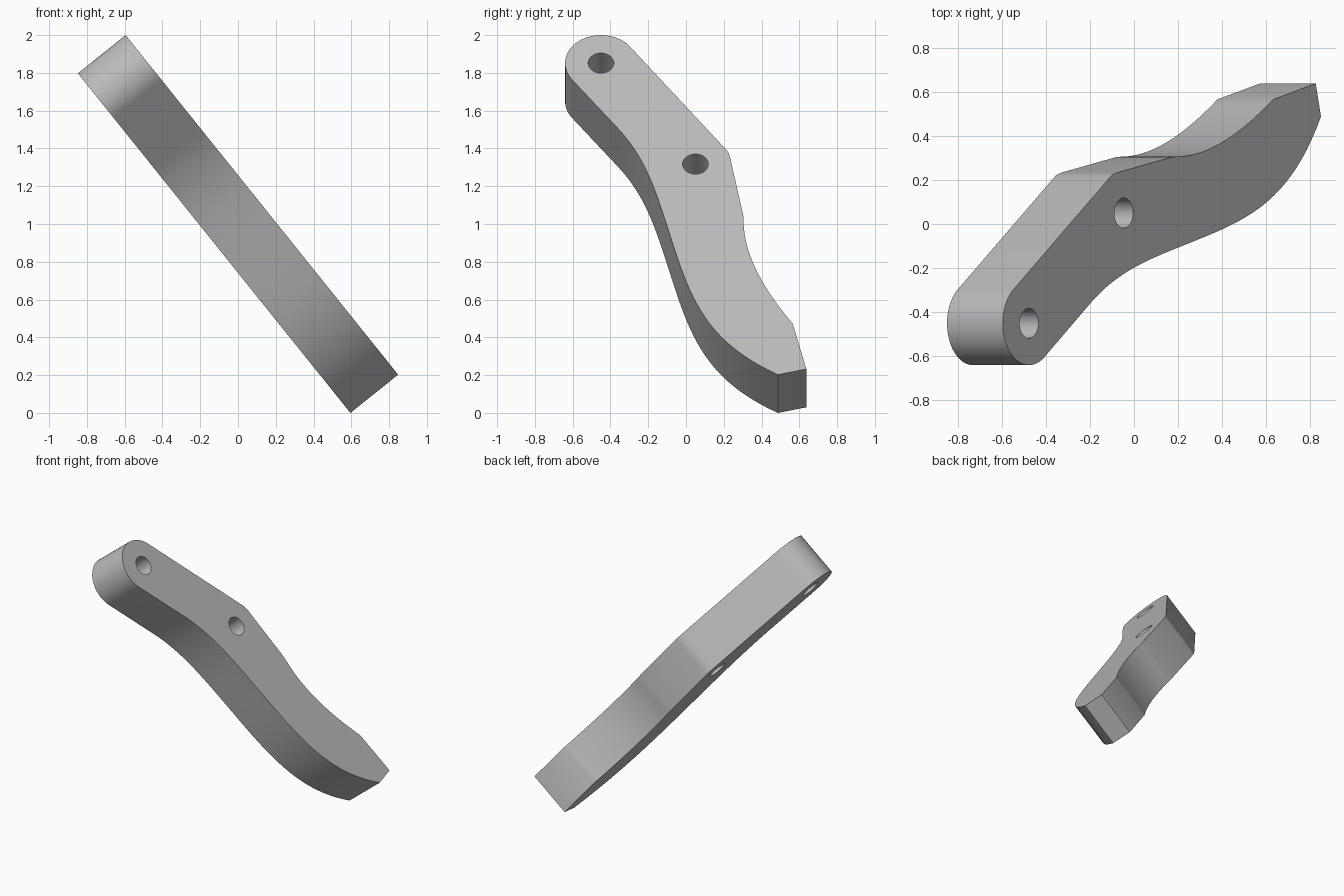
import bpy
import math
from mathutils import Matrix, Vector
from mathutils.geometry import interpolate_bezier

cube = bpy.data.objects.get("Cube")
if cube:
    bpy.data.objects.remove(cube)


def arc(centre, radius, start, end, steps):
    """Points along a circular arc, angles in degrees."""
    pts = []
    for i in range(steps + 1):
        a = math.radians(start + (end - start) * i / steps)
        pts.append(Vector((centre[0] + radius * math.cos(a),
                           centre[1] + radius * math.sin(a))))
    return pts


def bend(p0, d0, p1, d1, h, steps=24):
    """Smooth bend between two points with given end directions."""
    p0, d0, p1, d1 = map(Vector, (p0, d0, p1, d1))
    return interpolate_bezier(p0, p0 + d0 * h, p1 - d1 * h, p1, steps)


# Key positions in the plane of the plate
END_HOLE = (-0.45, 2.378)
MID_HOLE = (0.05, 1.692)
START = (-0.36, 1.934)
MIDDLE = (-0.12, 1.35)
TIP = (0.487, 0.263)
steep = (0.25, -0.968)

# Outline: rounded end, S-shaped front edge, pointed tip, hollow back edge
outline = arc(END_HOLE, 0.19, 36.2, 216.2, 40)
outline += bend(START, (0.59, -0.807), MIDDLE, steep, 0.22)
outline += bend(MIDDLE, steep, TIP, (0.865, -0.5), 0.5)[1:]
outline.append(Vector((0.637, 0.301)))
outline += reversed(bend((0.305, 1.31), (0, -1), (0.565, 0.609), (0.55, -0.835), 0.25))
outline += [Vector(p) for p in ((0.303, 1.345), (0.232, 1.745), (0.222, 1.777), (0.2, 1.808))]

# Filled flat curve with two round holes, given thickness
curve = bpy.data.curves.new("lever_plate", "CURVE")
curve.dimensions = "2D"
curve.fill_mode = "BOTH"
curve.extrude = 0.162
holes = [arc(c, 0.068, 0, 350, 35) for c in (END_HOLE, MID_HOLE)]
for loop in [outline] + holes:
    spline = curve.splines.new("POLY")
    spline.points.add(len(loop) - 1)
    spline.use_cyclic_u = True
    for point, p in zip(spline.points, loop):
        point.co = (p[0], p[1], 0, 1)

lever = bpy.data.objects.new("lever_plate", curve)
bpy.context.collection.objects.link(lever)

# Lean the plate in the x-z plane
across = Vector((0, 1, 0))
along = Vector((-0.626, 0, 0.78)).normalized()
normal = across.cross(along)
lever.matrix_world = Matrix.Translation((0.886, 0, -0.104)) @ \
    Matrix((across, along, normal)).transposed().to_4x4()

bpy.ops.object.select_all(action="DESELECT")
lever.select_set(True)
bpy.context.view_layer.objects.active = lever
bpy.ops.object.convert(target="MESH")
lever = bpy.context.object
bpy.ops.object.shade_smooth_by_angle(angle=math.radians(20))

# Plain grey metal
grey = bpy.data.materials.new("grey_metal")
grey.use_nodes = True
colour = (0.5, 0.5, 0.5, 1)
grey.diffuse_color = colour
grey.node_tree.nodes["Principled BSDF"].inputs["Base Color"].default_value = colour
lever.data.materials.clear()
lever.data.materials.append(grey)
